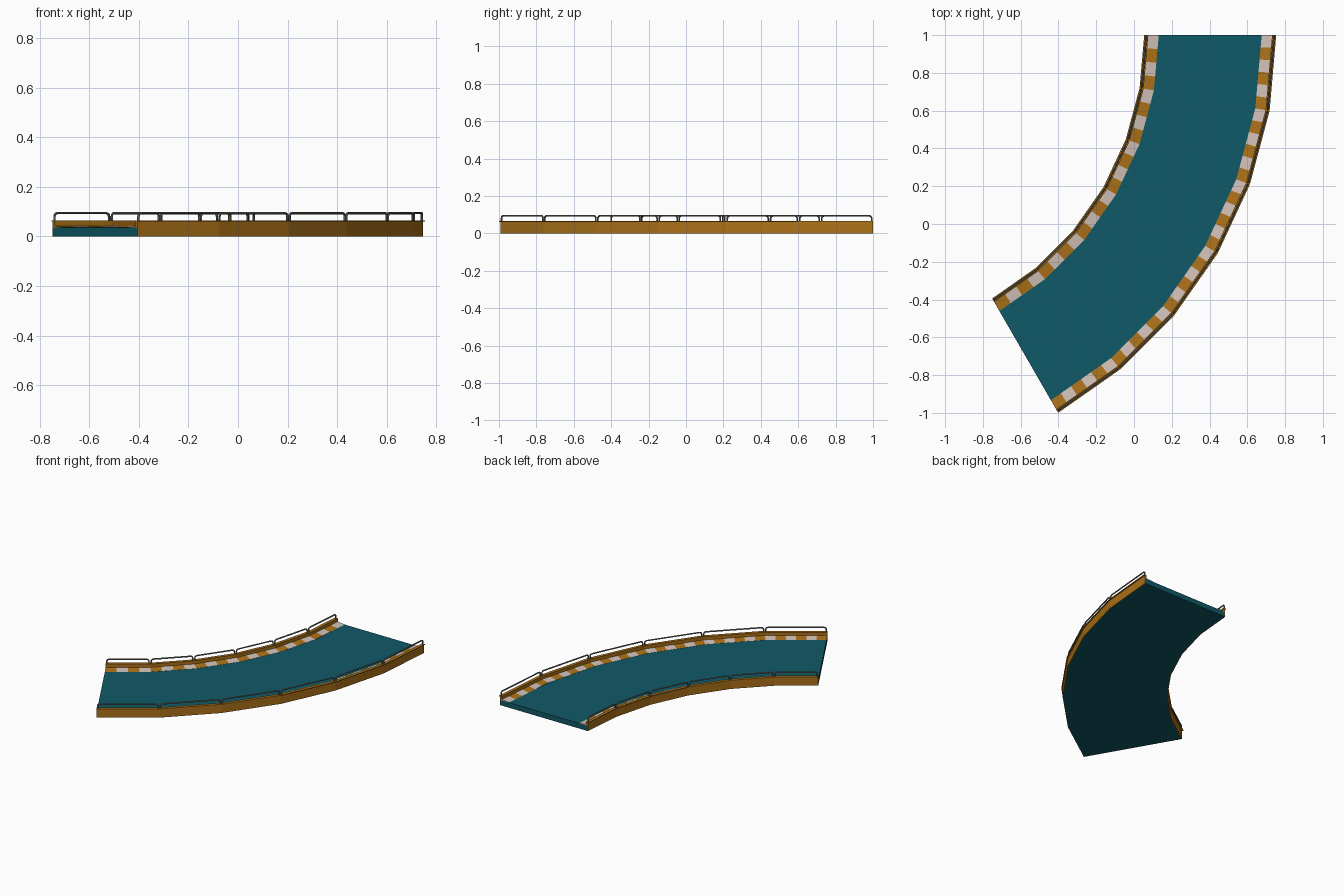
import bpy, bmesh, math
from mathutils import Vector

if "Cube" in bpy.data.objects:
    bpy.data.objects.remove(bpy.data.objects["Cube"])

CX, CY = -1.556, 1.0          # bend centre
R_IN, R_OUT = 1.61, 2.309     # outermost lip radii
SEGS, STEP = 6, math.radians(10)


def material(name, rgb):
    m = bpy.data.materials.new(name)
    m.diffuse_color = (*rgb, 1)
    m.use_nodes = True
    m.node_tree.nodes["Principled BSDF"].inputs["Base Color"].default_value = m.diffuse_color
    return m


ORANGE = material("orange_paint", (0.42, 0.17, 0.01))
WHITE = material("pale_paint", (0.65, 0.54, 0.48))
TEAL = material("teal_surface", (0.005, 0.10, 0.135))
METAL = material("rail_metal", (0.16, 0.17, 0.15))


def point(r, z, s):
    """Point at radius r, height z, at s segments along the faceted bend."""
    i = min(int(s), SEGS - 1)
    a, b = [Vector((CX + r * math.cos(k * STEP), CY - r * math.sin(k * STEP), z))
            for k in (i, i + 1)]
    return a.lerp(b, s - i)


def sweep(name, profile, mats, subs=1):
    """Sweep a closed (radius, height) profile along the bend, cycling materials."""
    bm = bmesh.new()
    rings = [[bm.verts.new(point(r, z, k / subs)) for r, z in profile]
             for k in range(SEGS * subs + 1)]
    n = len(profile)
    for k in range(len(rings) - 1):
        for j in range(n):
            f = bm.faces.new((rings[k][j], rings[k][(j + 1) % n],
                              rings[k + 1][(j + 1) % n], rings[k + 1][j]))
            f.material_index = k % len(mats)
    bm.faces.new(rings[0])
    bm.faces.new(rings[-1]).material_index = (len(rings) - 2) % len(mats)
    bmesh.ops.recalc_face_normals(bm, faces=bm.faces)
    me = bpy.data.meshes.new(name)
    bm.to_mesh(me)
    bm.free()
    for m in mats:
        me.materials.append(m)
    ob = bpy.data.objects.new(name, me)
    bpy.context.collection.objects.link(ob)
    return ob


def rails(name, r):
    """One rounded hoop of tube above every segment of a wall."""
    cu = bpy.data.curves.new(name, 'CURVE')
    cu.dimensions = '3D'
    cu.bevel_depth = 0.005
    cu.bevel_resolution = 1
    cu.use_fill_caps = True
    c, top, gap = 0.014, 0.094, 0.007
    for i in range(SEGS):
        a, b = point(r, 0, i), point(r, 0, i + 0.99999)
        d = (b - a).normalized()
        length = (b - a).length
        half = [(gap, 0.062)]
        for k in range(4):
            t = math.radians(30 * k)
            half.append((gap + c - c * math.cos(t), top - c + c * math.sin(t)))
        path = half + [(length - u, z) for u, z in reversed(half)]
        sp = cu.splines.new('POLY')
        sp.points.add(len(path) - 1)
        for p, (u, z) in zip(sp.points, path):
            p.co = (*(a + d * u + Vector((0, 0, z))), 1)
    ob = bpy.data.objects.new(name, cu)
    bpy.context.collection.objects.link(ob)
    cu.materials.append(METAL)
    bpy.ops.object.select_all(action='DESELECT')
    ob.select_set(True)
    bpy.context.view_layer.objects.active = ob
    bpy.ops.object.convert(target='MESH')
    bpy.ops.object.shade_smooth_by_angle(angle=math.radians(50))


# Road slab
sweep("road", [(R_IN + 0.012, 0), (R_OUT - 0.012, 0),
               (R_OUT - 0.012, 0.036), (R_IN + 0.012, 0.036)], [TEAL])

# Walls with overhanging lip, striped kerbs and rails on both edges
for side, edge, sign, stripes in (("inner", R_IN, 1, 4), ("outer", R_OUT, -1, 6)):
    def prof(pts):
        return [(edge + sign * d, z) for d, z in pts]
    sweep(side + "_wall", prof([(0.008, 0), (0.014, 0), (0.022, 0.036), (0.022, 0.065),
                                (0, 0.065), (0, 0.060), (0.008, 0.060)]), [ORANGE])
    sweep(side + "_kerb", prof([(0.020, 0.034), (0.077, 0.034), (0.077, 0.037),
                                (0.020, 0.043)]), [WHITE, ORANGE], stripes)
    rails(side + "_rails", edge + sign * 0.011)
